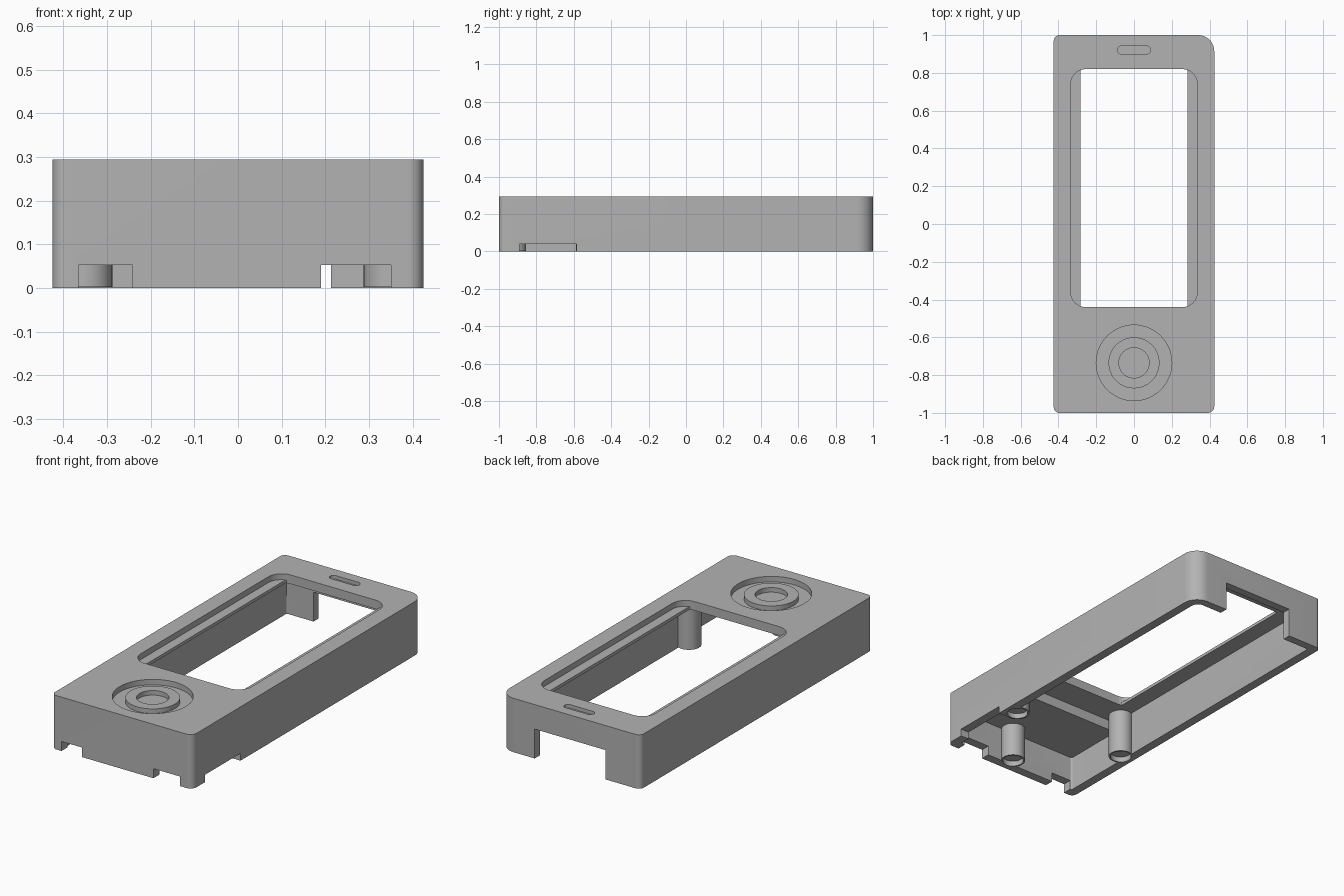
import bpy
import bmesh
from math import cos, sin, pi, radians

cube = bpy.data.objects.get("Cube")
if cube:
    bpy.data.objects.remove(cube, do_unlink=True)

grey = bpy.data.materials.new("plain grey")
grey.use_nodes = True
grey.diffuse_color = (0.45, 0.45, 0.45, 1)
grey.node_tree.nodes["Principled BSDF"].inputs["Base Color"].default_value = (0.45, 0.45, 0.45, 1)

TOP = 0.294


def prism(name, outline, z0, z1):
    """Extrude a flat outline from z0 to z1."""
    bm = bmesh.new()
    face = bm.faces.new([bm.verts.new((x, y, z0)) for x, y in outline])
    new = bmesh.ops.extrude_face_region(bm, geom=[face])["geom"]
    bmesh.ops.translate(bm, vec=(0, 0, z1 - z0),
                        verts=[v for v in new if isinstance(v, bmesh.types.BMVert)])
    bmesh.ops.recalc_face_normals(bm, faces=bm.faces)
    mesh = bpy.data.meshes.new(name)
    bm.to_mesh(mesh)
    bm.free()
    mesh.materials.append(grey)
    obj = bpy.data.objects.new(name, mesh)
    bpy.context.collection.objects.link(obj)
    return obj


def rounded(x0, x1, y0, y1, radii, steps=10):
    """Rectangle with a radius per corner: front left, front right, back right, back left."""
    corners = [(x0, y0, 1, 1), (x1, y0, -1, 1), (x1, y1, -1, -1), (x0, y1, 1, -1)]
    pts = []
    for i, ((x, y, sx, sy), r) in enumerate(zip(corners, radii)):
        for k in range(steps + 1):
            a = pi + (i + k / steps) * pi / 2
            pts.append((x + sx * r + r * cos(a), y + sy * r + r * sin(a)))
    return pts


def box(x0, x1, y0, y1):
    return [(x0, y0), (x1, y0), (x1, y1), (x0, y1)]


def circle(x, y, r, n=64):
    return [(x + r * cos(2 * pi * i / n), y + r * sin(2 * pi * i / n)) for i in range(n)]


def combine(target, outline, z0, z1, operation="DIFFERENCE"):
    """Cut or add a prism, then discard the helper."""
    helper = prism("helper", outline, z0, z1)
    helper.hide_render = True
    mod = target.modifiers.new("combine", "BOOLEAN")
    mod.operation = operation
    mod.solver = "EXACT"
    mod.object = helper
    bpy.context.view_layer.objects.active = target
    bpy.ops.object.modifier_apply(modifier=mod.name)
    bpy.data.objects.remove(helper, do_unlink=True)


# Outer shell, with one larger corner at the back
shell = prism("case_shell", rounded(-0.425, 0.425, -1, 1, (0.03, 0.035, 0.085, 0.03)), 0, TOP)

# Hollow underside: deep under the screen, shallower under the dial
combine(shell, rounded(-0.375, 0.375, -0.95, 0.955, (0.01, 0.01, 0.04, 0.01)), -0.1, 0.19)
combine(shell, box(-0.375, 0.375, -0.6, 0.955), 0.1, 0.245)

# Screen window with a sunken ledge along each side
window = rounded(-0.335, 0.335, -0.44, 0.82, (0.08,) * 4)
combine(shell, window, 0.262, 0.4)
combine(shell, [(max(-0.283, min(0.283, x)), y) for x, y in window
                if abs(x) < 0.3], 0.2, 0.4)

# Dial recess with a raised ring, and the earpiece slot
combine(shell, circle(0, -0.735, 0.2), TOP - 0.03, 0.4)
combine(shell, circle(0, -0.735, 0.135), TOP - 0.04, TOP - 0.005, "UNION")
combine(shell, circle(0, -0.735, 0.08), TOP - 0.03, 0.4)
combine(shell, rounded(-0.088, 0.088, 0.9, 0.942, (0.0209,) * 4), TOP - 0.02, 0.4)

# Large opening in the back wall, small notches in the front and side rims
combine(shell, box(-0.213, 0.213, 0.9, 1.1), -0.1, 0.16)
combine(shell, box(-0.365, -0.242, -1.1, -0.94), -0.1, 0.052)
combine(shell, box(0.19, 0.35, -1.1, -0.94), -0.1, 0.052)
combine(shell, box(0.36, 0.5, -0.89, -0.585), -0.1, 0.04)

# Three screw posts with shallow sockets in their ends
for x, y in ((-0.35, -0.525), (0.35, -0.525), (0.05, -0.917)):
    combine(shell, circle(x, y, 0.062, 40), 0.002, 0.255 if y > -0.6 else 0.2, "UNION")
    combine(shell, circle(x, y, 0.054, 40), -0.1, 0.03)

bpy.ops.object.select_all(action="DESELECT")
shell.select_set(True)
bpy.context.view_layer.objects.active = shell
bpy.ops.object.shade_smooth_by_angle(angle=radians(30))
